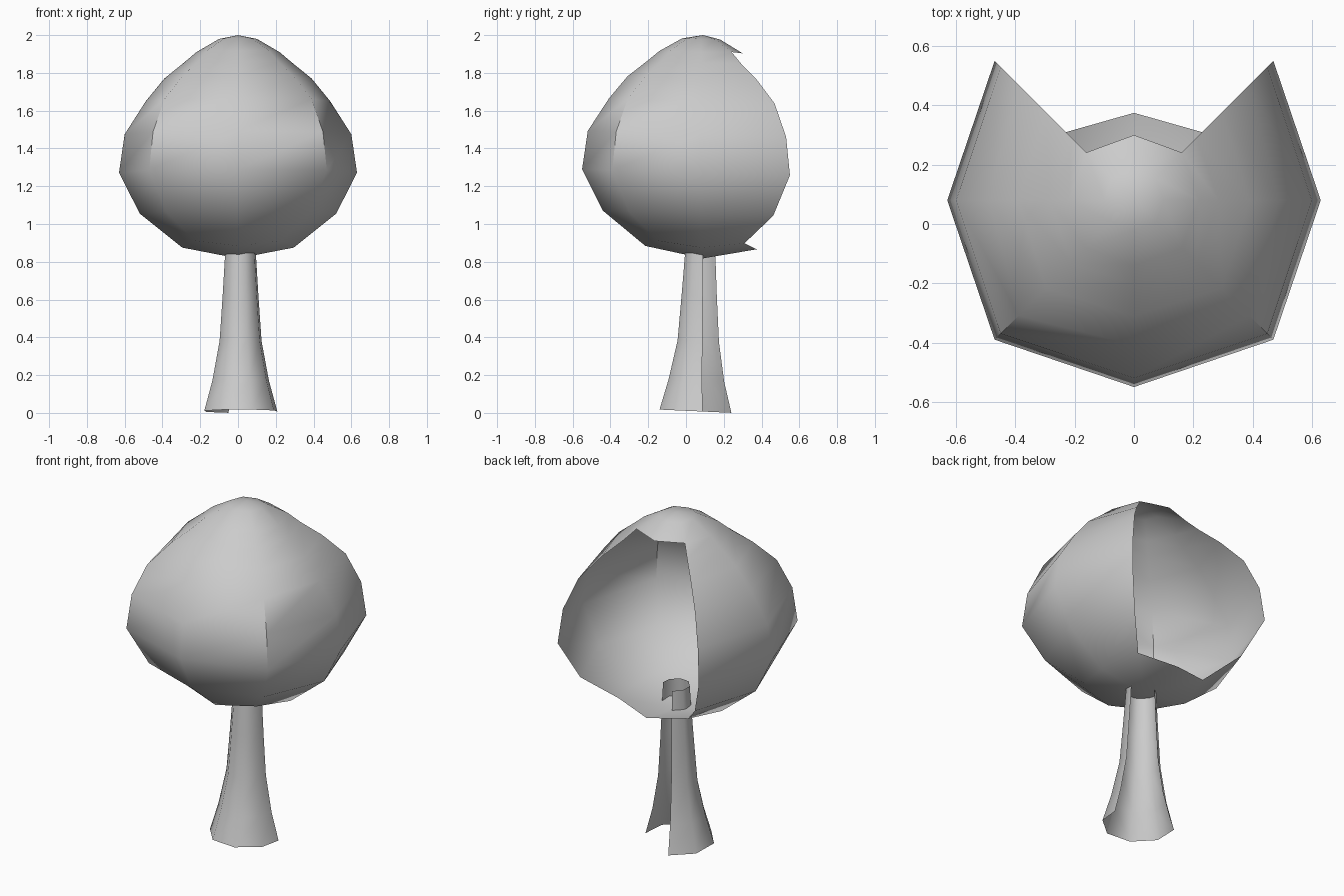
import bpy, bmesh
from math import sin, cos, radians

if "Cube" in bpy.data.objects:
    bpy.data.objects.remove(bpy.data.objects["Cube"])


def finish(bm, name):
    bmesh.ops.recalc_face_normals(bm, faces=bm.faces)
    mesh = bpy.data.meshes.new(name)
    bm.to_mesh(mesh)
    bm.free()
    obj = bpy.data.objects.new(name, mesh)
    bpy.context.collection.objects.link(obj)
    bpy.context.view_layer.objects.active = obj
    obj.select_set(True)
    bpy.ops.object.shade_smooth_by_angle(angle=radians(50))
    obj.select_set(False)


def bridge(bm, rings, skip):
    n = len(rings[0])
    for k, (a, b) in enumerate(zip(rings, rings[1:])):
        for i in range(n):
            if not skip(k, i):
                j = (i + 1) % n
                bm.faces.new((a[i], a[j], b[j], b[i]))


# Crown: eight-sided bulb, open at the back between the end caps
CY = 0.08
# axis radius, diagonal radius, height, diagonal lift
crown_rings = [(0.295, 0.325, 0.875, 0.03), (0.52, 0.54, 1.055, 0),
               (0.63, 0.665, 1.272, 0), (0.60, 0.636, 1.475, 0),
               (0.488, 0.55, 1.65, 0), (0.39, 0.42, 1.77, 0),
               (0.285, 0.30, 1.855, 0), (0.22, 0.228, 1.91, 0.005),
               (0.10, 0.105, 1.98, 0)]
bm = bmesh.new()
rings = []
for ra, rd, z, lift in crown_rings:
    ring = []
    for i in range(8):
        a = radians(45 * i)
        r = rd if i % 2 else ra
        tilt = -0.03 * r * sin(a)
        ring.append(bm.verts.new((r * cos(a), CY + r * sin(a),
                                  z + tilt + lift * (i % 2))))
    rings.append(ring)
bridge(bm, rings, lambda k, i: i in (1, 2) and k < 7)
for ring, z in ((rings[0], 0.818), (rings[-1], 2.0)):
    pole = bm.verts.new((0, CY + 0.01, z))
    for i in range(8):
        bm.faces.new((ring[i], ring[(i + 1) % 8], pole))
finish(bm, "crown")

# Trunk: flared open tube with a missing strip at the back right
trunk_rings = [(0.20, 0.05, 0.009), (0.155, 0.055, 0.17), (0.115, 0.065, 0.38),
               (0.098, 0.07, 0.62), (0.085, 0.075, 0.83), (0.078, 0.077, 0.95)]
angles = [108, 153, 198, 243, 288, 333, 371]
bm = bmesh.new()
rings = []
for r, cy, z in trunk_rings:
    rings.append([bm.verts.new((0.012 + r * cos(radians(a)),
                                cy + r * sin(radians(a)),
                                z - 0.045 * r * sin(radians(a))))
                  for a in angles])
bridge(bm, rings, lambda k, i: i == len(angles) - 1)
finish(bm, "trunk")
